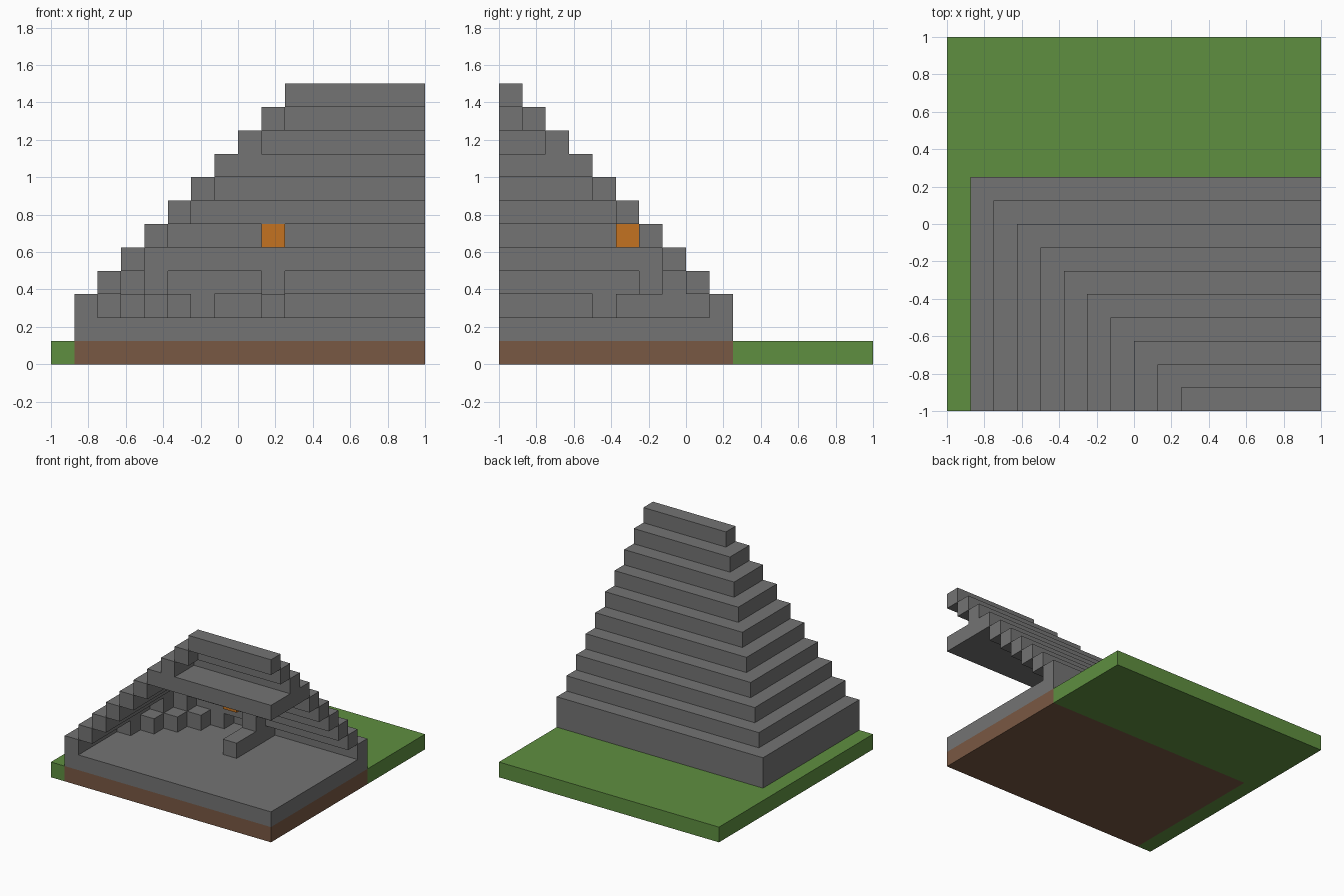
import bpy, bmesh

if "Cube" in bpy.data.objects:
    bpy.data.objects.remove(bpy.data.objects["Cube"], do_unlink=True)

U = 0.125   # edge of one block
N = 16      # blocks along each side of the plot


def material(name, rgb):
    m = bpy.data.materials.new(name)
    m.use_nodes = True
    color = (*rgb, 1)
    m.diffuse_color = color
    m.node_tree.nodes["Principled BSDF"].inputs["Base Color"].default_value = color
    return m


stone = material("grey stone", (0.174, 0.174, 0.174))
grass = material("green grass", (0.114, 0.275, 0.051))
earth = material("brown earth", (0.191, 0.098, 0.056))
glow = material("orange glow", (0.546, 0.171, 0.015))


def prism(name, outline, bottom, top, mat):
    """Extrude a plan outline, given in block units, from bottom to top."""
    bm = bmesh.new()
    base = [bm.verts.new((x * U - 1, y * U - 1, bottom * U)) for x, y in outline]
    face = bm.faces.new(base)
    grown = bmesh.ops.extrude_face_region(bm, geom=[face])["geom"]
    lifted = [v for v in grown if isinstance(v, bmesh.types.BMVert)]
    bmesh.ops.translate(bm, verts=lifted, vec=(0, 0, (top - bottom) * U))
    bmesh.ops.recalc_face_normals(bm, faces=bm.faces)
    mesh = bpy.data.meshes.new(name)
    bm.to_mesh(mesh)
    bm.free()
    mesh.materials.append(mat)
    obj = bpy.data.objects.new(name, mesh)
    bpy.context.collection.objects.link(obj)


def box(name, x0, x1, y0, y1, bottom, top, mat):
    prism(name, [(x0, y0), (x1, y0), (x1, y1), (x0, y1)], bottom, top, mat)


def corner(name, x, y, xi, yi, bottom, top, mat):
    """L-shaped course: outer corner (x, y), inner corner (xi, yi)."""
    prism(name, [(x, 0), (xi, 0), (xi, yi), (N, yi), (N, y), (x, y)],
          bottom, top, mat)


# Ground: grass around the earth under the building
box("earth_base", 1, N, 0, 10, 0, 1, earth)
corner("grass_border", 0, N, 1, 10, 0, 1, grass)

# Lower floor
box("lower_floor", 1, N, 0, 10, 1, 2, stone)

# Stepped walls, with the upper floor replacing one course
UPPER = 8
for k in range(2, 12):
    x, y = k - 1, 12 - k
    if k == UPPER:
        box("upper_floor", x, N, 0, y, k, k + 1, stone)
    elif y == 1:
        box("top_course", x, N, 0, y, k, k + 1, stone)
    else:
        corner(f"wall_course_{k - 1}", x, y, x + 1, y - 1, k, k + 1, stone)

# Diagonal row of low blocks across the inner corner
for i in range(2, 7):
    box(f"corner_block_{i - 1}", i, i + 1, i + 2, i + 3, 2, 3, stone)

# Pillars beside the inner corner
box("back_pillar", 4, 5, 7, 8, 2, 4, stone)
box("side_pillar", 3, 4, 6, 7, 2, 4, stone)

# Low wall, its pillar and the lantern above
box("low_wall", 9, 10, 5, 9, 2, 3, stone)
box("lantern_pillar", 9, 10, 7, 8, 3, 4, stone)
box("lantern", 9, 10, 5, 6, 5, 6, glow)
